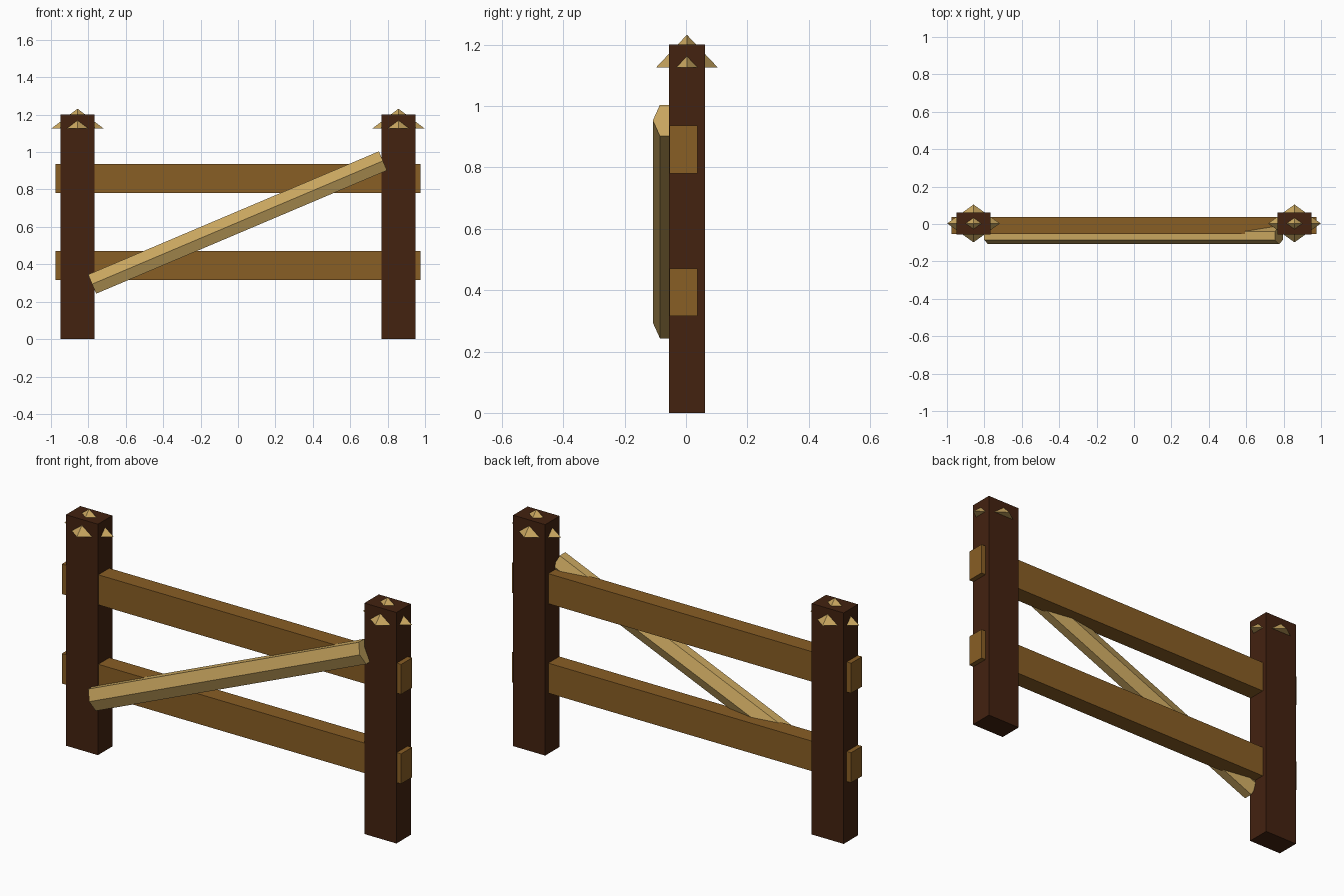
import bpy, bmesh
from math import sin, cos, tau
from mathutils import Matrix, Vector

default = bpy.data.objects.get("Cube")
if default:
    bpy.data.objects.remove(default, do_unlink=True)


def material(name, rgb):
    m = bpy.data.materials.new(name)
    m.use_nodes = True
    m.diffuse_color = (*rgb, 1)
    m.node_tree.nodes["Principled BSDF"].inputs["Base Color"].default_value = (*rgb, 1)
    return m


dark_wood = material("dark brown wood", (0.056, 0.016, 0.005))
rail_wood = material("golden brown wood", (0.25, 0.112, 0.018))
pale_wood = material("pale wood", (0.58, 0.38, 0.115))


def finish(name, bm, mat):
    bmesh.ops.recalc_face_normals(bm, faces=bm.faces)
    mesh = bpy.data.meshes.new(name)
    bm.to_mesh(mesh)
    bm.free()
    mesh.materials.append(mat)
    obj = bpy.data.objects.new(name, mesh)
    bpy.context.collection.objects.link(obj)


def box(name, centre, size, mat):
    bm = bmesh.new()
    bmesh.ops.create_cube(bm, size=1)
    bmesh.ops.scale(bm, vec=size, verts=bm.verts)
    bmesh.ops.translate(bm, vec=centre, verts=bm.verts)
    finish(name, bm, mat)


def ring(bm, sides, rx, ry, z):
    return [bm.verts.new((rx * cos(tau * i / sides), ry * sin(tau * i / sides), z))
            for i in range(sides)]


# Posts, each with a pyramid cap whose peak and corners poke through the wood
for side, sx in (("right", -1), ("left", 1)):
    x = sx * 0.858
    box(side + "_post", (x, 0.003, 0.6), (0.184, 0.118, 1.2), dark_wood)
    bm = bmesh.new()
    base = ring(bm, 4, 0.141, 0.101, 1.125)
    peak = bm.verts.new((0, 0, 1.232))
    bm.faces.new(base)
    for i in range(4):
        bm.faces.new((base[i], base[(i + 1) % 4], peak))
    bmesh.ops.translate(bm, vec=(x, 0.003, 0), verts=bm.verts)
    finish(side + "_post_cap", bm, pale_wood)

# Horizontal rails running through both posts
for level, z in (("lower", 0.393), ("upper", 0.858)):
    box(level + "_rail", (0, -0.008, z), (1.95, 0.09, 0.156), rail_wood)

# Six-sided diagonal brace across the front
start, end = Vector((-0.78, -0.062, 0.294)), Vector((0.775, -0.062, 0.953))
axis = (end - start).normalized()
across = Vector((0, 1, 0))
frame = Matrix((across, axis.cross(across), axis)).transposed().to_4x4()
bm = bmesh.new()
half = (end - start).length / 2
low, high = (ring(bm, 6, 0.046, 0.064, z) for z in (-half, half))
bm.faces.new(low)
bm.faces.new(high)
for i in range(6):
    j = (i + 1) % 6
    bm.faces.new((low[i], low[j], high[j], high[i]))
bm.transform(Matrix.Translation((start + end) / 2) @ frame)
finish("diagonal_brace", bm, pale_wood)
